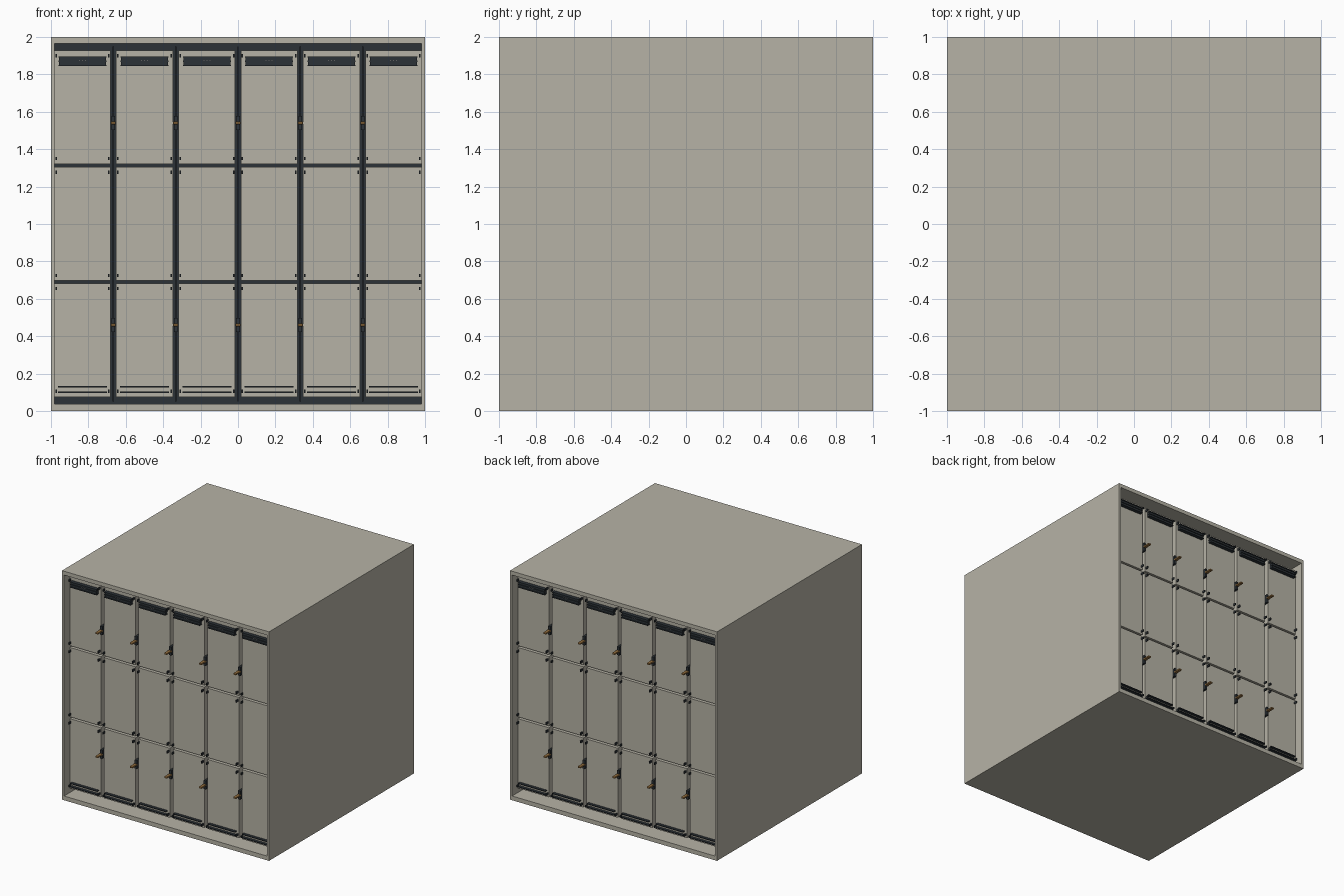
import bpy, bmesh, math
from mathutils import Matrix, Vector

if "Cube" in bpy.data.objects:
    bpy.data.objects.remove(bpy.data.objects["Cube"])


def material(name, rgb):
    m = bpy.data.materials.new(name)
    m.diffuse_color = (*rgb, 1)
    m.use_nodes = True
    m.node_tree.nodes["Principled BSDF"].inputs["Base Color"].default_value = m.diffuse_color
    return m


BEIGE = material("beige_paint", (0.47, 0.45, 0.38))
DARK = material("dark_metal", (0.025, 0.032, 0.038))
BROWN = material("brown_grip", (0.30, 0.16, 0.05))
STEEL = material("steel", (0.3, 0.3, 0.3))


def boxes(name, spans, mat, both_ends=True):
    """One object from (x0,x1,y0,y1,z0,z1) spans, repeated on the back by a half turn."""
    bm = bmesh.new()
    for x0, x1, y0, y1, z0, z1 in spans:
        size = Matrix.Diagonal((x1 - x0, y1 - y0, z1 - z0, 1))
        mid = Matrix.Translation(Vector((x0 + x1, y0 + y1, z0 + z1)) / 2)
        for turn in ((0, math.pi) if both_ends else (0,)):
            bmesh.ops.create_cube(bm, size=1, matrix=Matrix.Rotation(turn, 4, 'Z') @ mid @ size)
    me = bpy.data.meshes.new(name)
    bm.to_mesh(me)
    bm.free()
    me.materials.append(mat)
    ob = bpy.data.objects.new(name, me)
    bpy.context.collection.objects.link(ob)
    return ob


def centred(x, z, w, h, y0, y1):
    return (x - w / 2, x + w / 2, y0, y1, z - h / 2, z + h / 2)


FACE = -0.92                       # front plane of the recessed panels
SEAMS = [i / 3 for i in range(-2, 3)]
EDGES = [-0.995] + SEAMS + [0.995]
COLS = [(a + 0.015, b - 0.015) for a, b in zip(EDGES, EDGES[1:])]
ROWS = [(0.075, 0.682), (0.698, 1.304), (1.32, 1.927)]

# outer shell
boxes("side_walls", [(-1, -0.98, -1, 1, 0, 2), (0.98, 1, -1, 1, 0, 2)], BEIGE, False)
boxes("floor_and_roof", [(-0.98, 0.98, -1, 1, 0, 0.037),
                         (-0.98, 0.98, -1, 1, 1.966, 2)], BEIGE, False)

# dark core seen through the gaps, with a thin rail behind each seam
boxes("inner_core", [(-0.98, 0.98, -0.76, 0.76, 0.037, 1.966)], DARK, False)
boxes("seam_rail", [centred(x, 1.0, 0.008, 1.9, -0.85, -0.76) for x in SEAMS], DARK)

# grid of recessed panels
boxes("panel", [(a, b, FACE, -0.76, lo, hi) for a, b in COLS for lo, hi in ROWS], BEIGE)

# fittings on every panel
vents, pins, ledges, clips = [], [], [], []
for a, b in COLS:
    c = (a + b) / 2
    # hollow vent box: frame, back plate and slats
    vents += [centred(c, 1.87, 0.252, 0.046, FACE - 0.024, FACE)]
    vents += [centred(c, z, 0.256, 0.006, FACE - 0.032, FACE) for z in (1.848, 1.87, 1.892)]
    pins += [centred(c + dx, 1.873, 0.005, 0.005, FACE - 0.034, FACE) for dx in (-0.016, 0, 0.016)]
    ledges += [centred(c, z, 0.262, 0.007, FACE - 0.025, FACE) for z in (0.10, 0.13)]
    for x in (a + 0.009, b - 0.009):
        clips += [centred(x, z, 0.008, 0.018, FACE - 0.028, FACE)
                  for z in (0.105, 0.655, 0.725, 1.277, 1.35, 1.90)]
boxes("vent", vents, DARK)
boxes("vent_pin", pins, STEEL)
boxes("lower_ledge", ledges, DARK)
boxes("corner_clip", clips, DARK)

# latch handles in the seams
SPOTS = [(x, z) for x in SEAMS for z in (0.46, 1.54)]
boxes("latch_plate", [centred(x, z, 0.02, 0.075, FACE - 0.015, -0.84) for x, z in SPOTS], DARK)
grips = boxes("latch_handle", [centred(x, z, 0.026, 0.014, -1, FACE - 0.01) for x, z in SPOTS], BROWN)
bevel = grips.modifiers.new("soft_edges", 'BEVEL')
bevel.width = 0.003
bevel.segments = 2
